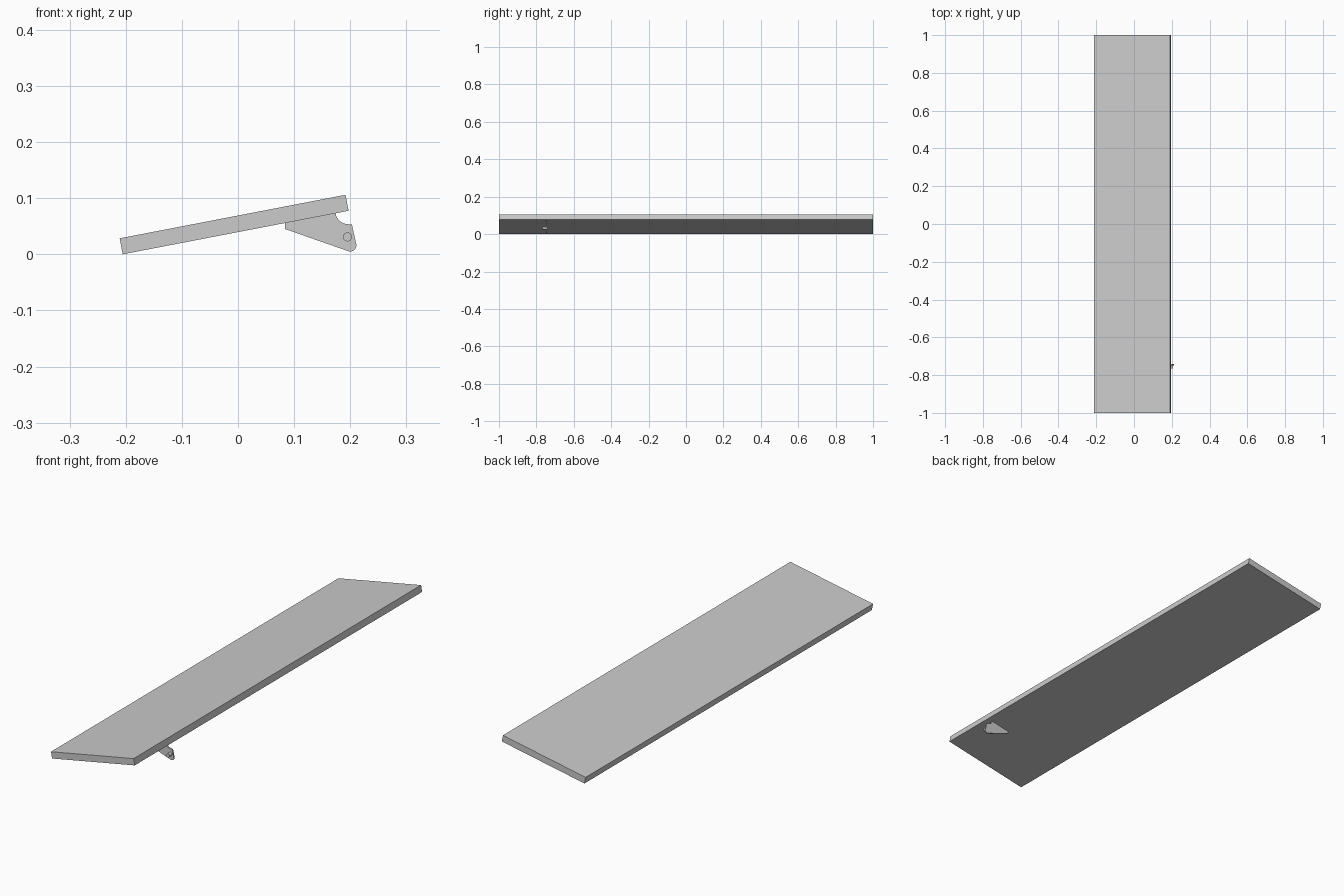
import bpy, bmesh, math
from mathutils import Vector

cube = bpy.data.objects.get("Cube")
if cube:
    bpy.data.objects.remove(cube, do_unlink=True)

grey = bpy.data.materials.new("plain grey")
grey.use_nodes = True
colour = (0.6, 0.6, 0.6, 1)
grey.diffuse_color = colour
grey.node_tree.nodes["Principled BSDF"].inputs["Base Color"].default_value = colour


def arc(cx, cz, radius, start, end, steps):
    """Points (x, z) along an arc, angles in degrees."""
    angles = [math.radians(start + (end - start) * i / steps) for i in range(steps + 1)]
    return [(cx + radius * math.cos(a), cz + radius * math.sin(a)) for a in angles]


def extrude_profile(name, profile, y_front, y_back):
    """Solid made from an x-z outline swept along y."""
    bm = bmesh.new()
    face = bm.faces.new([bm.verts.new((x, y_front, z)) for x, z in profile])
    swept = bmesh.ops.extrude_face_region(bm, geom=[face])
    verts = [v for v in swept["geom"] if isinstance(v, bmesh.types.BMVert)]
    bmesh.ops.translate(bm, verts=verts, vec=Vector((0, y_back - y_front, 0)))
    bmesh.ops.recalc_face_normals(bm, faces=bm.faces)
    mesh = bpy.data.meshes.new(name)
    bm.to_mesh(mesh)
    bm.free()
    mesh.materials.append(grey)
    obj = bpy.data.objects.new(name, mesh)
    bpy.context.collection.objects.link(obj)
    bpy.ops.object.select_all(action="DESELECT")
    obj.select_set(True)
    bpy.context.view_layer.objects.active = obj
    bpy.ops.object.shade_smooth_by_angle(angle=math.radians(30))
    return obj


# Tilted board
tilt = math.radians(10.9)
along = Vector((math.cos(tilt), math.sin(tilt))) * 0.41
across = Vector((-math.sin(tilt), math.cos(tilt))) * 0.029
corner = Vector((-0.2055, 0))
extrude_profile("board", [corner, corner + along, corner + along + across, corner + across], -1, 1)

# Thin bracket below the board, with a rounded tip and a scooped corner
bracket = [(0.084, 0.06), (0.084, 0.045)]
bracket += arc(0.2, 0.016, 0.011, -108, 12, 10)
bracket += [(0.203, 0.053)]
bracket += arc(0.197, 0.077, 0.0235, 258, 180, 8)
extrude_profile("bracket_plate", bracket, -0.748, -0.742)

# Pin through the bracket tip
extrude_profile("bracket_pin", arc(0.195, 0.031, 0.008, 0, 345, 23), -0.766, -0.742)
